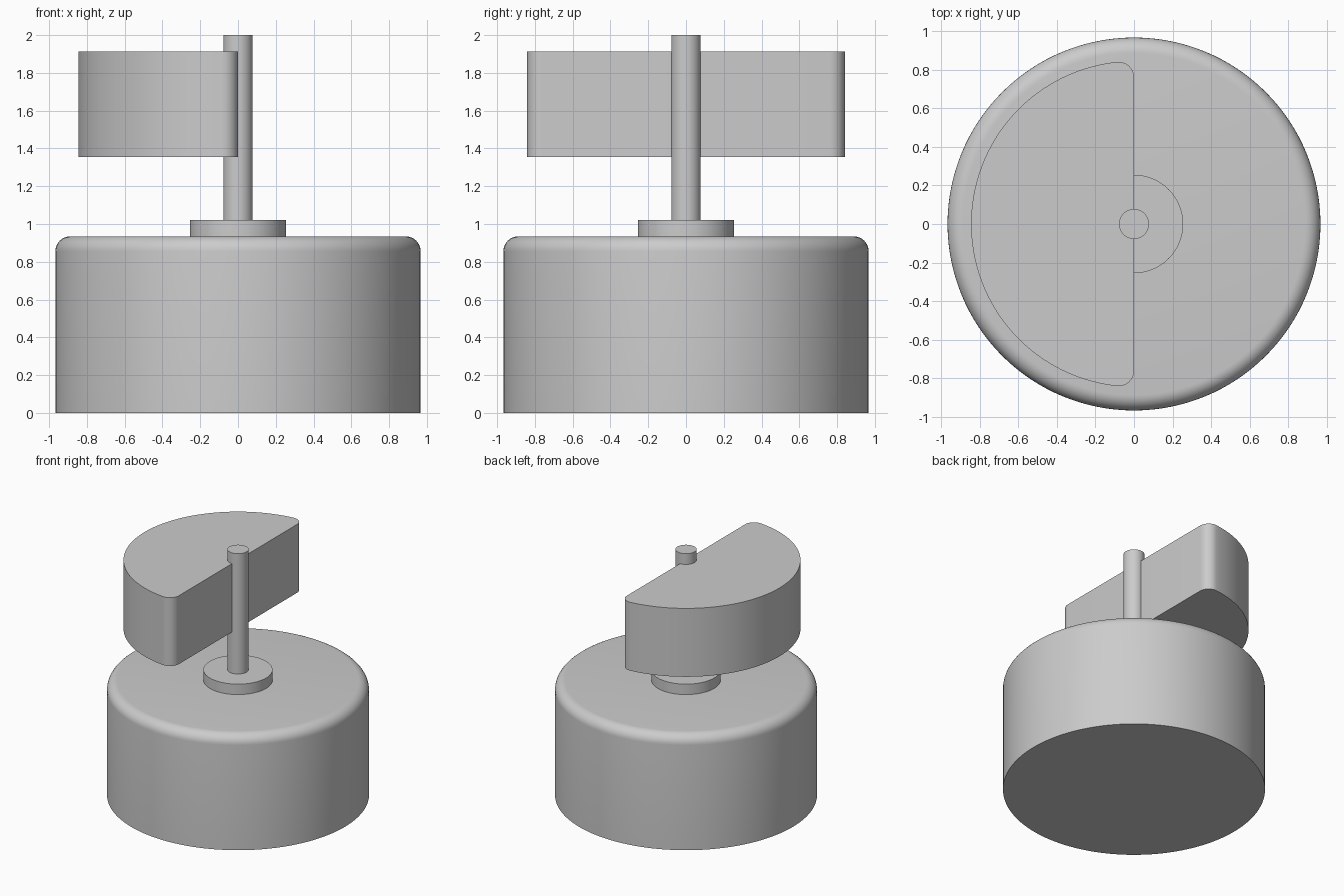
import bpy
import bmesh
import math

if "Cube" in bpy.data.objects:
    bpy.data.objects.remove(bpy.data.objects["Cube"], do_unlink=True)

# One plain metal colour
GREY = (0.6, 0.6, 0.6, 1)
metal = bpy.data.materials.new("light grey metal")
metal.use_nodes = True
metal.diffuse_color = GREY
metal.node_tree.nodes["Principled BSDF"].inputs["Base Color"].default_value = GREY


def prism(name, outline, bottom, top, rim=0):
    """Extrude a counter-clockwise outline upward, optionally rounding its top rim."""
    bm = bmesh.new()
    base = bm.faces.new([bm.verts.new((x, y, bottom)) for x, y in outline])
    lid = bmesh.ops.extrude_face_region(bm, geom=[base], use_keep_orig=True)["geom"]
    bmesh.ops.translate(bm, vec=(0, 0, top - bottom),
                        verts=[g for g in lid if isinstance(g, bmesh.types.BMVert)])
    bmesh.ops.recalc_face_normals(bm, faces=bm.faces)
    if rim:
        edges = [e for e in bm.edges if all(v.co.z > top - 0.001 for v in e.verts)]
        bmesh.ops.bevel(bm, geom=edges, offset=rim, segments=8, profile=0.5,
                        affect='EDGES')
    mesh = bpy.data.meshes.new(name)
    bm.to_mesh(mesh)
    bm.free()
    mesh.materials.append(metal)
    obj = bpy.data.objects.new(name, mesh)
    bpy.context.collection.objects.link(obj)
    bpy.ops.object.select_all(action='DESELECT')
    obj.select_set(True)
    bpy.context.view_layer.objects.active = obj
    bpy.ops.object.shade_smooth_by_angle(angle=math.radians(30))
    return obj


def arc(cx, cy, radius, start, end, steps):
    angles = [start + (end - start) * i / steps for i in range(steps + 1)]
    return [(cx + radius * math.cos(a), cy + radius * math.sin(a)) for a in angles]


def circle(radius, steps):
    return arc(0, 0, radius, 0, math.tau, steps)[:-1]


# Motor can, bearing collar and shaft
prism("motor_can", circle(0.967, 128), 0, 0.935, rim=0.08)
prism("bearing_collar", circle(0.255, 64), 0.93, 1.02)
prism("shaft", circle(0.078, 48), 0.93, 2)

# Half-disc eccentric weight with rounded corners
R, FILLET = 0.845, 0.08
corner_y = math.sqrt((R - FILLET) ** 2 - FILLET ** 2)
turn = math.atan2(corner_y, -FILLET)
outline = arc(-FILLET, corner_y, FILLET, 0, turn, 10)
outline += arc(0, 0, R, turn, math.tau - turn, 72)[1:-1]
outline += arc(-FILLET, -corner_y, FILLET, -turn, 0, 10)
prism("eccentric_weight", outline, 1.355, 1.912)
